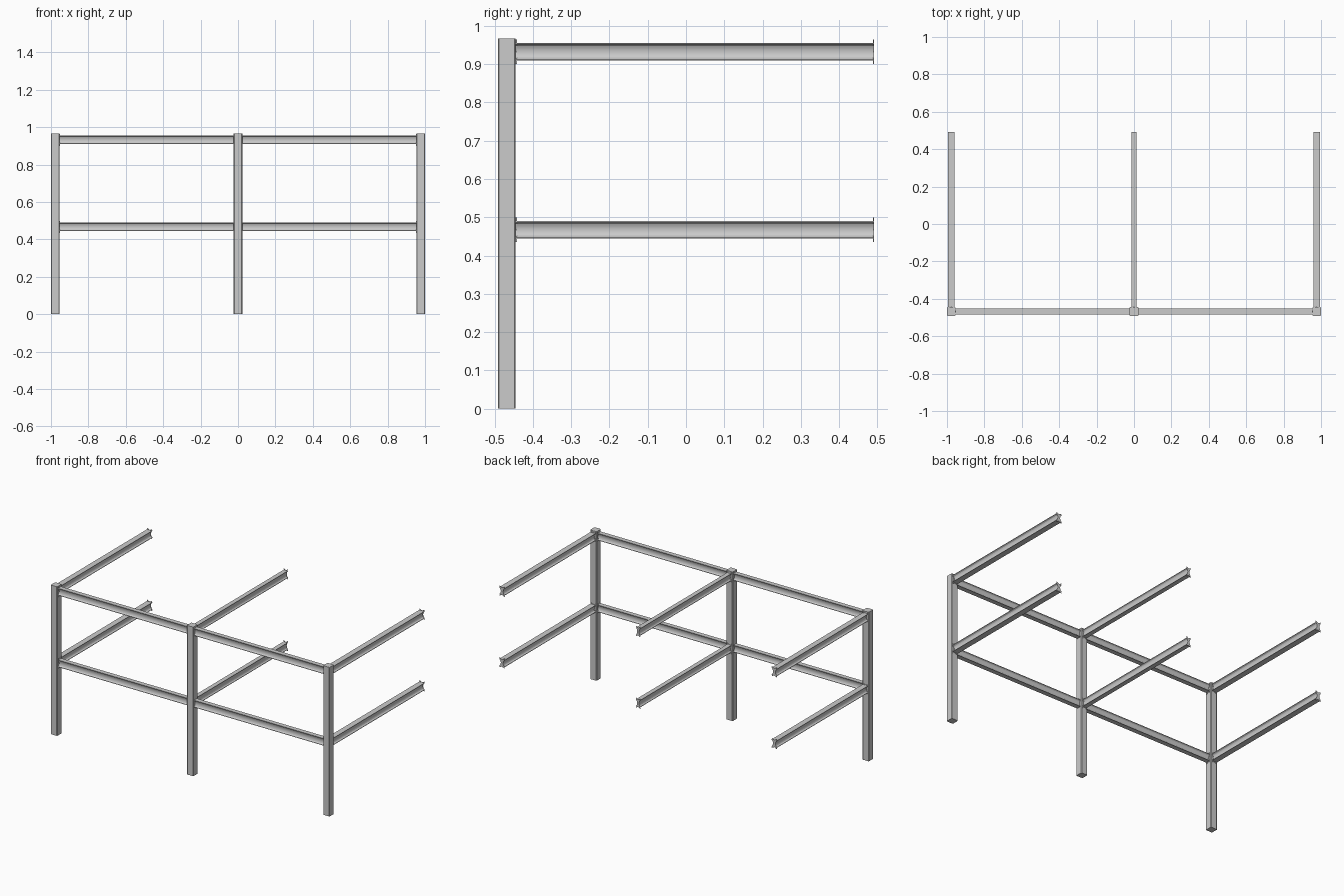
import bpy, bmesh, math
from mathutils import Vector

if "Cube" in bpy.data.objects:
    bpy.data.objects.remove(bpy.data.objects["Cube"])

POST_Y, POST_W, POST_H = -0.468, 0.046, 0.967
LEVELS = (0.467, 0.932)
END_X = 0.977


def finish(bm, name):
    bmesh.ops.recalc_face_normals(bm, faces=bm.faces)
    me = bpy.data.meshes.new(name)
    bm.to_mesh(me)
    bm.free()
    ob = bpy.data.objects.new(name, me)
    bpy.context.collection.objects.link(ob)
    return ob


def post(name, x):
    bm = bmesh.new()
    bmesh.ops.create_cube(bm, size=1)
    for v in bm.verts:
        v.co = Vector((x + v.co.x * POST_W, POST_Y + v.co.y * POST_W, (v.co.z + 0.5) * POST_H))
    upright = [e for e in bm.edges if abs(e.verts[0].co.z - e.verts[1].co.z) > 0.5]
    bmesh.ops.bevel(bm, geom=upright, offset=0.003, segments=1, affect='EDGES')
    return finish(bm, name)


def section(w, h, waist):
    """I-like outline: thin flanges joined by sides that curve inwards."""
    lip, n = 0.003, 8
    side = [(w, h)]
    for i in range(n + 1):
        t = 1 - 2 * i / n
        side.append((w - (w - waist) * math.sqrt(max(0, 1 - t * t)), t * (h - lip)))
    side.append((w, -h))
    return side + [(-a, -b) for a, b in side]


def beam(name, start, end, width):
    start, end = Vector(start), Vector(end)
    d = (end - start).normalized()
    across = d.cross(Vector((0, 0, 1)))
    length = (end - start).length
    w, h = width / 2, 0.023
    bm = bmesh.new()
    pts = section(w, h, w * 0.35)
    rings = [[bm.verts.new(start + d * s + across * a + Vector((0, 0, b))) for a, b in pts]
             for s in (0, length)]
    n = len(pts)
    for i in range(n):
        bm.faces.new((rings[0][i], rings[0][(i + 1) % n], rings[1][(i + 1) % n], rings[1][i]))
    for r in rings:
        bm.faces.new(r)
    # thin end plates with four pointed ears
    ear = [(w, 0.032), (w * 0.4, 0), (w, -0.032), (0, -h), (-w, -0.032), (-w * 0.4, 0), (-w, 0.032), (0, h)]
    for s in (0, length - 0.003):
        f = bm.faces.new([bm.verts.new(start + d * s + across * a + Vector((0, 0, b))) for a, b in ear])
        ext = bmesh.ops.extrude_face_region(bm, geom=[f], use_keep_orig=True)
        bmesh.ops.translate(bm, vec=d * 0.003, verts=[g for g in ext['geom'] if isinstance(g, bmesh.types.BMVert)])
    ob = finish(bm, name)
    bpy.context.view_layer.objects.active = ob
    ob.select_set(True)
    bpy.ops.object.shade_smooth_by_angle(angle=math.radians(30))
    ob.select_set(False)


# posts and the arms reaching back from them
for side, x, width in (("left", -END_X, 0.037), ("middle", 0, 0.029), ("right", END_X, 0.037)):
    post(side + "_post", x)
    for level, z in zip(("lower", "upper"), LEVELS):
        beam(f"{side}_{level}_arm", (x, POST_Y + POST_W / 2, z), (x, 0.491, z), width)

# long front rails
for level, z in zip(("lower", "upper"), LEVELS):
    r = END_X - POST_W / 2
    beam(level + "_front_rail", (-r, POST_Y, z), (r, POST_Y, z), 0.03)
